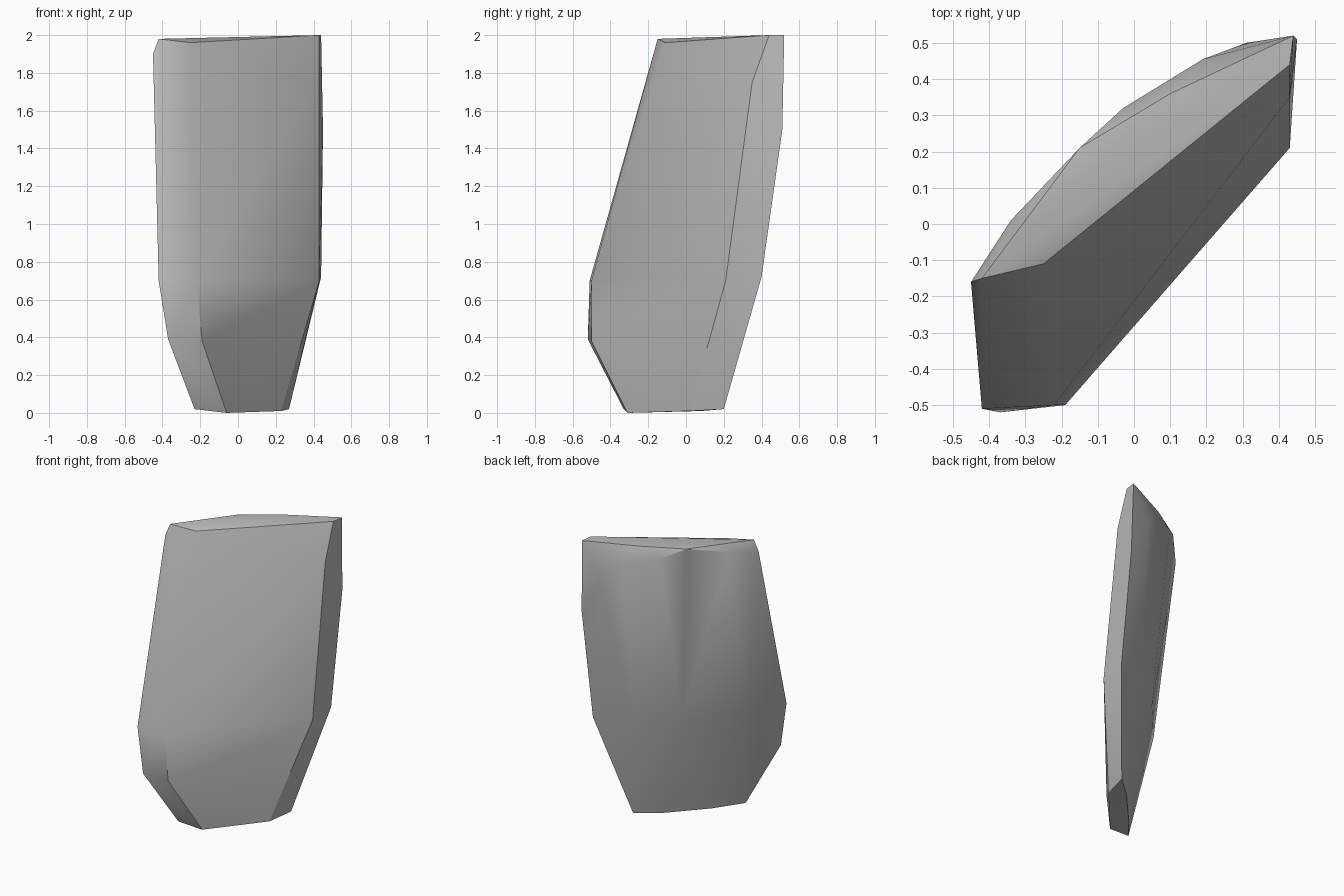
import bpy
import bmesh
import math

default_cube = bpy.data.objects.get("Cube")
if default_cube:
    bpy.data.objects.remove(default_cube, do_unlink=True)


def flat_material(name, colour):
    material = bpy.data.materials.new(name)
    material.use_nodes = True
    material.diffuse_color = colour
    shader = material.node_tree.nodes["Principled BSDF"]
    shader.inputs["Base Color"].default_value = colour
    return material


def convex_slab(name, rails, material):
    """Wrap one convex skin around rails that run from bottom to top."""
    mesh = bpy.data.meshes.new(name)
    bm = bmesh.new()
    for rail in rails:
        for point in rail:
            bm.verts.new(point)
    hull = bmesh.ops.convex_hull(bm, input=bm.verts[:])
    loose = {item for item in hull["geom_interior"] + hull["geom_unused"]
             if isinstance(item, bmesh.types.BMVert)}
    bmesh.ops.delete(bm, geom=list(loose), context="VERTS")
    bmesh.ops.dissolve_limit(bm, angle_limit=math.radians(1),
                             verts=bm.verts[:], edges=bm.edges[:])
    bmesh.ops.recalc_face_normals(bm, faces=bm.faces[:])
    bm.to_mesh(mesh)
    bm.free()
    mesh.materials.append(material)
    slab = bpy.data.objects.new(name, mesh)
    bpy.context.collection.objects.link(slab)
    bpy.ops.object.select_all(action="DESELECT")
    slab.select_set(True)
    bpy.context.view_layer.objects.active = slab
    bpy.ops.object.shade_smooth_by_angle(angle=math.radians(30))
    return slab


# Corner rails of the leaning slab
left_edge = [(-.23, -.33, .02), (-.37, -.52, .39), (-.42, -.51, .7),
             (-.45, -.16, 1.9), (-.42, -.15, 1.98)]
front_left_edge = [(-.06, -.31, 0), (-.19, -.5, .38), (-.22, -.5, .7),
                   (-.25, -.11, 1.96)]
front_right_edge = [(.23, .02, .01), (.43, .21, .7), (.43, .35, 1.75),
                    (.43, .44, 2)]
back_right_edge = [(.27, .2, .02), (.44, .4, .72), (.45, .51, 1.5),
                   (.44, .52, 2)]

# Rounded back, curving in to the top cap
back_right_rib = [(.13, .08, .01), (.19, .3, .72), (.31, .5, 1.75),
                  (.19, .455, 1.88), (.1, .36, 1.99)]
back_middle_rib = [(-.05, .12, .72), (-.03, .32, 1.92), (-.15, .21, 1.98)]
back_left_rib = [(-.09, -.16, .01), (-.33, -.2, .72), (-.34, .01, 1.93),
                 (-.2, .12, 1.98)]

stone_grey = flat_material("stone grey", (.5, .5, .5, 1))
convex_slab("stone_slab",
            [left_edge, front_left_edge, front_right_edge, back_right_edge,
             back_right_rib, back_middle_rib, back_left_rib], stone_grey)
